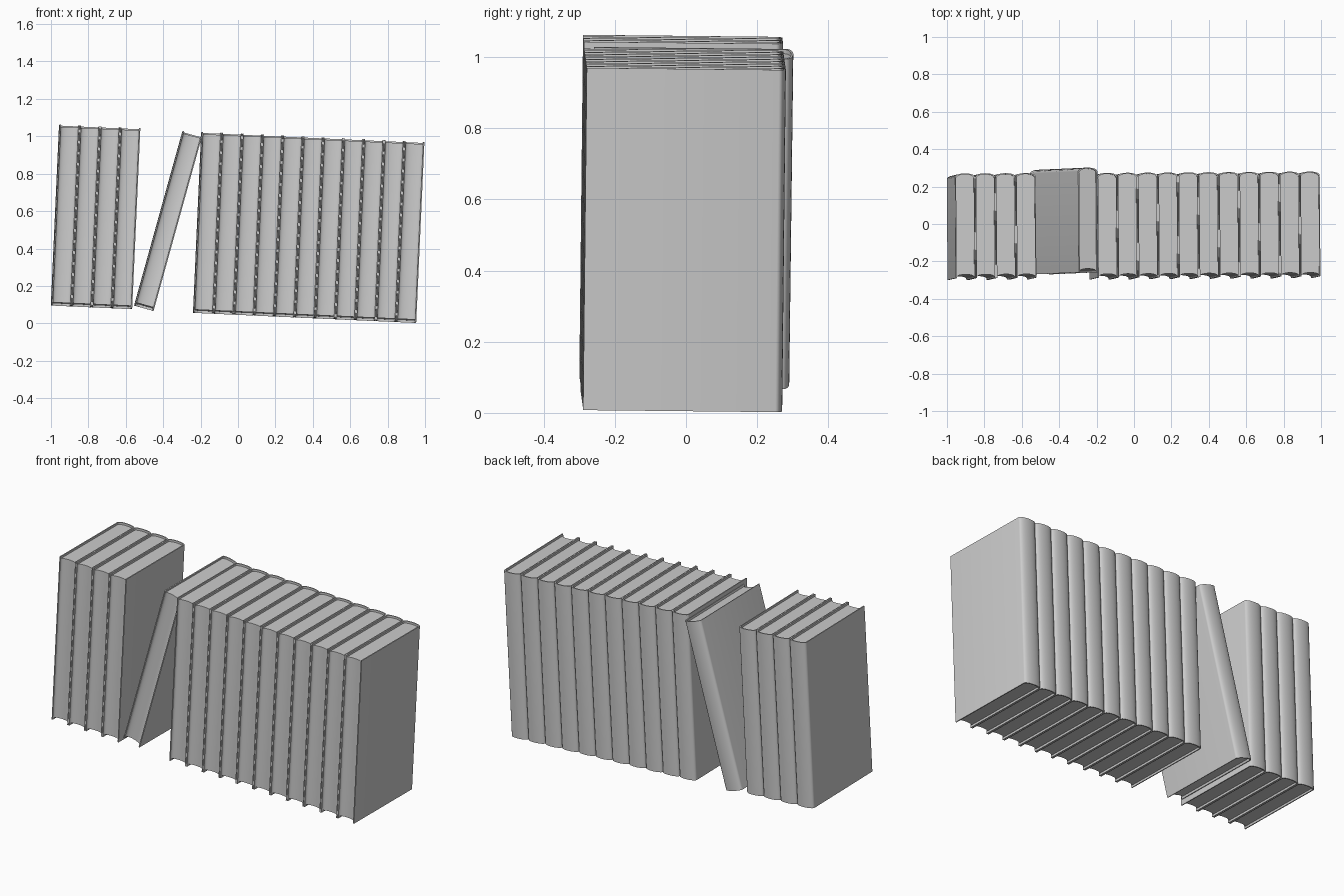
import bpy, bmesh, math
from mathutils import Matrix, Vector

cube = bpy.data.objects.get("Cube")
if cube:
    bpy.data.objects.remove(cube)

HEIGHT, DEPTH, PITCH = 0.963, 0.28, 0.1085
WIDTH = PITCH - 0.002
BOARD = 0.006        # cover thickness
LIP = 0.012          # cover overhang above and below the pages
BULGE = 0.02         # roundness of the spine
STEPS = 12

grey = bpy.data.materials.new("book_grey")
grey.use_nodes = True
colour = (0.6, 0.6, 0.6, 1)
grey.diffuse_color = colour
grey.node_tree.nodes["Principled BSDF"].inputs["Base Color"].default_value = colour


def arc(half, base, rise):
    """Rounded curve running from -half to +half in x."""
    points = []
    for i in range(STEPS + 1):
        t = math.pi * (1 - i / STEPS)
        x = half * math.cos(t)
        points.append((x, base + rise * abs(math.sin(t)) ** 0.9))
    return points


def prism(name, outline, low, high):
    """Extrude a closed plan outline into a smooth-sided solid."""
    bm = bmesh.new()
    face = bm.faces.new([bm.verts.new((x, y, low)) for x, y in outline])
    made = bmesh.ops.extrude_face_region(bm, geom=[face])
    moved = [g for g in made["geom"] if isinstance(g, bmesh.types.BMVert)]
    bmesh.ops.translate(bm, verts=moved, vec=(0, 0, high - low))
    bmesh.ops.recalc_face_normals(bm, faces=bm.faces)
    bmesh.ops.triangulate(bm, faces=[f for f in bm.faces if len(f.verts) > 4])
    mesh = bpy.data.meshes.new(name)
    bm.to_mesh(mesh)
    bm.free()
    mesh.materials.append(grey)
    return mesh


half = WIDTH / 2
inner = half - BOARD
back = DEPTH - BULGE

# Cover: U-shaped board wrapped around a rounded spine
outside = [(-half, -DEPTH)] + arc(half, back, BULGE) + [(half, -DEPTH)]
inside = [(-inner, -DEPTH)] + arc(inner, back - BOARD, BULGE) + [(inner, -DEPTH)]
cover_mesh = prism("cover", outside + inside[::-1], 0, HEIGHT)

# Pages: rounded at the spine, hollow along the front edge
hollow = arc(inner, -DEPTH + 0.004, 0.016)
pages_mesh = prism("pages", arc(inner, back - BOARD, BULGE) + hollow[::-1],
                   LIP, HEIGHT - LIP)


def place(name, mesh, matrix):
    obj = bpy.data.objects.new(name, mesh)
    obj.matrix_world = matrix
    bpy.context.collection.objects.link(obj)
    bpy.ops.object.select_all(action="DESELECT")
    obj.select_set(True)
    bpy.context.view_layer.objects.active = obj
    bpy.ops.object.shade_smooth_by_angle(angle=math.radians(35))


def shelf_row(name, count, corner, lean):
    """Books side by side, starting at the lower corner of the row."""
    turn = (Matrix.Rotation(math.radians(0.4), 4, "Z")
            @ Matrix.Rotation(math.radians(-0.6), 4, "X")
            @ Matrix.Rotation(math.radians(lean), 4, "Y"))
    for i in range(count):
        step = Matrix.Translation(Vector(((i + 0.5) * PITCH, 0, 0)))
        matrix = Matrix.Translation(Vector(corner)) @ turn @ step
        place(f"{name}_cover_{i + 1}", cover_mesh, matrix)
        place(f"{name}_pages_{i + 1}", pages_mesh, matrix)


shelf_row("short_row_book", 4, (-1.0, -0.02, 0.098), 2.6)
shelf_row("leaning_book", 1, (-0.555, 0.01, 0.098), 15.5)
shelf_row("long_row_book", 11, (-0.24, -0.017, 0.059), 2.6)
